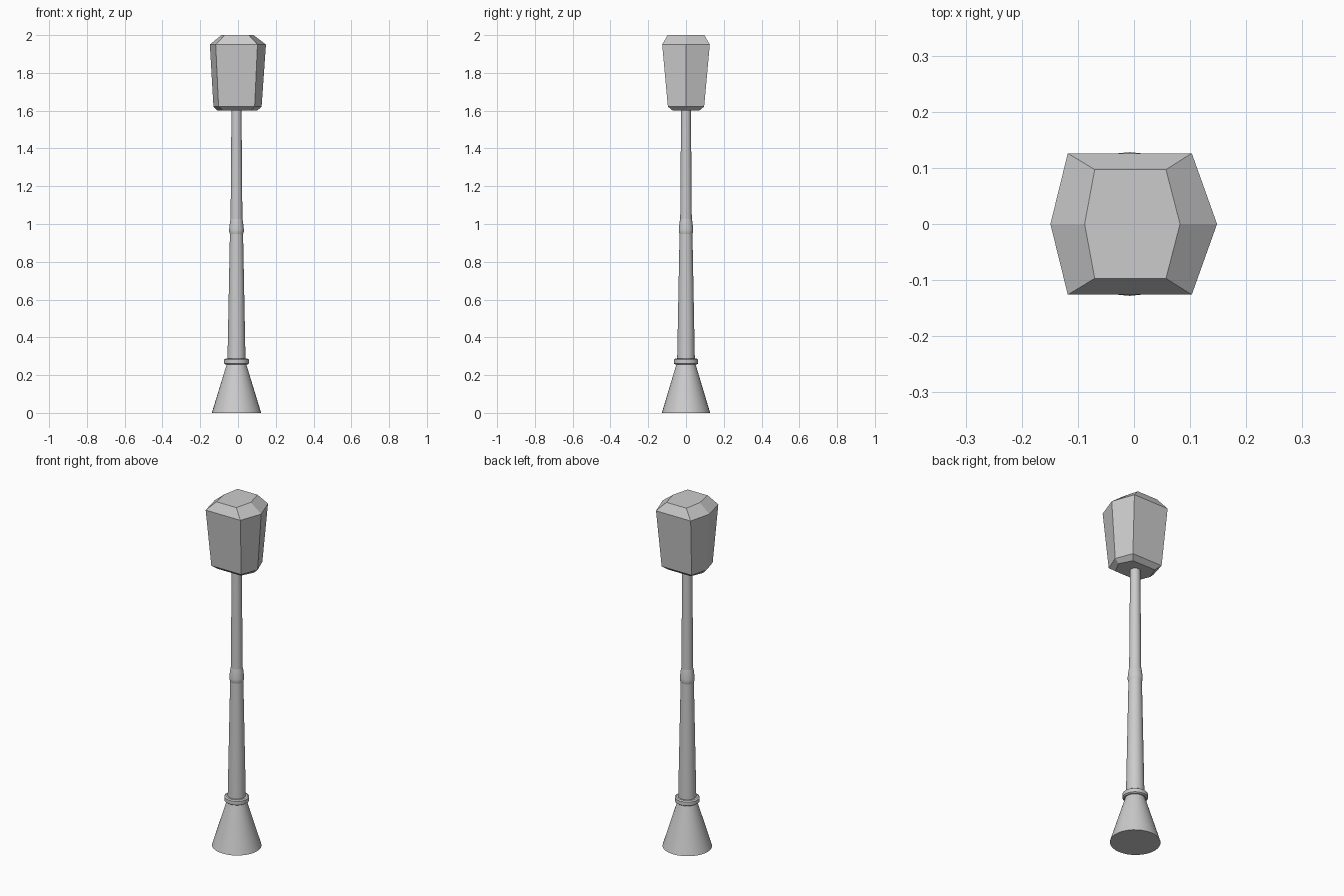
import bpy, bmesh, math

cube = bpy.data.objects.get("Cube")
if cube:
    bpy.data.objects.remove(cube, do_unlink=True)

grey = bpy.data.materials.new("light_grey")
grey.use_nodes = True
colour = (0.6, 0.6, 0.6, 1)
grey.diffuse_color = colour
grey.node_tree.nodes["Principled BSDF"].inputs["Base Color"].default_value = colour

POLE_X = -0.008
SIDES = 32


def loft(name, rings, smooth=False):
    """Skin a stack of closed rings and cap both ends."""
    bm = bmesh.new()
    loops = [[bm.verts.new(p) for p in ring] for ring in rings]
    n = len(loops[0])
    for low, high in zip(loops, loops[1:]):
        for i in range(n):
            j = (i + 1) % n
            bm.faces.new((low[i], low[j], high[j], high[i]))
    bm.faces.new(loops[0][::-1])
    bm.faces.new(loops[-1])
    mesh = bpy.data.meshes.new(name)
    bm.to_mesh(mesh)
    bm.free()
    mesh.materials.append(grey)
    obj = bpy.data.objects.new(name, mesh)
    bpy.context.collection.objects.link(obj)
    if smooth:
        bpy.ops.object.select_all(action='DESELECT')
        obj.select_set(True)
        bpy.context.view_layer.objects.active = obj
        bpy.ops.object.shade_smooth_by_angle(angle=math.radians(30))
    return obj


def turned(name, profile):
    """Round part from (radius, height) pairs."""
    angles = [2 * math.pi * i / SIDES for i in range(SIDES)]
    return loft(name, [[(POLE_X + r * 1.02 * math.cos(a), r * math.sin(a), z) for a in angles]
                       for r, z in profile], smooth=True)


def hexagon(left, right, corner_left, corner_right, depth, z):
    """Six-sided ring with points on the left and right."""
    return [(right, 0, z), (corner_right, depth, z), (corner_left, depth, z),
            (left, 0, z), (corner_left, -depth, z), (corner_right, -depth, z)]


# Post
turned("base_cone", [(0.128, 0), (0.047, 0.27)])
turned("base_ring", [(0.057, 0.256), (0.064, 0.261), (0.064, 0.282), (0.057, 0.287)])
turned("lower_pole", [(0.047, 0.27), (0.034, 0.955)])
turned("middle_collar", [(0.033, 0.943), (0.038, 0.958), (0.038, 0.972), (0.034, 1.01), (0.030, 1.03)])
turned("upper_pole", [(0.031, 0.98), (0.026, 1.61)])

# Lantern with chamfered top and bottom
loft("lantern", [
    hexagon(-0.108, 0.102, -0.080, 0.066, 0.070, 1.60),
    hexagon(-0.130, 0.125, -0.103, 0.088, 0.096, 1.622),
    hexagon(-0.149, 0.148, -0.118, 0.103, 0.126, 1.95),
    hexagon(-0.088, 0.082, -0.070, 0.057, 0.097, 2.0),
])
